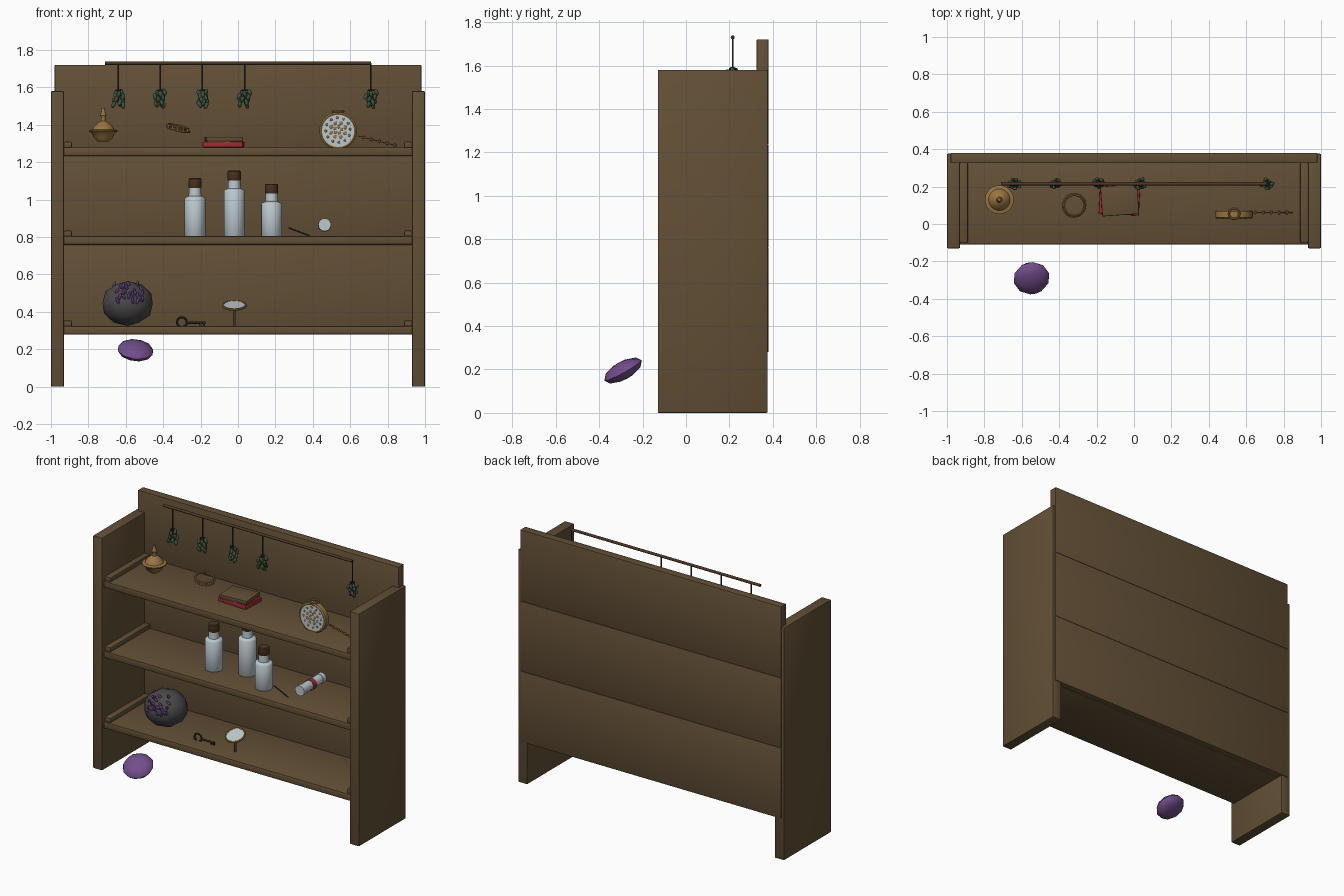
import bpy, bmesh, math, random
from mathutils import Matrix, Vector, Euler

random.seed(4)
if "Cube" in bpy.data.objects:
    bpy.data.objects.remove(bpy.data.objects["Cube"])


def material(name, *rgb):
    m = bpy.data.materials.new(name)
    m.use_nodes = True
    m.diffuse_color = (*rgb, 1)
    m.node_tree.nodes["Principled BSDF"].inputs["Base Color"].default_value = (*rgb, 1)
    return m


WOOD = material("brown wood", .125, .08, .037)
CORK = material("dark cork", .08, .038, .017)
GOLD = material("old gold", .32, .18, .055)
GLASS = material("pale glass", .5, .58, .62)
RED = material("red leather", .34, .025, .035)
STONE = material("grey stone", .07, .065, .065)
PURPLE = material("purple crystal", .17, .075, .26)
GREEN = material("herb green", .05, .09, .05)
IRON = material("dark iron", .03, .028, .028)


def finish(bm, name, mat, smooth=True):
    bmesh.ops.recalc_face_normals(bm, faces=bm.faces)
    me = bpy.data.meshes.new(name)
    bm.to_mesh(me)
    bm.free()
    me.materials.append(mat)
    ob = bpy.data.objects.new(name, me)
    bpy.context.collection.objects.link(ob)
    if smooth:
        bpy.ops.object.select_all(action="DESELECT")
        ob.select_set(True)
        bpy.context.view_layer.objects.active = ob
        bpy.ops.object.shade_smooth_by_angle(angle=math.radians(40))
    return ob


def box(name, mat, low, high, bevel=.006, turn=0):
    low, high = Vector(low), Vector(high)
    bm = bmesh.new()
    place = (Matrix.Translation((low + high) / 2) @ Matrix.Rotation(turn, 4, "Z")
             @ Matrix.Diagonal((*(high - low), 1)))
    bmesh.ops.create_cube(bm, size=1, matrix=place)
    if bevel:
        bmesh.ops.bevel(bm, geom=bm.edges[:], offset=bevel, segments=2, affect="EDGES", profile=.5)
    return finish(bm, name, mat)


def lathe(name, mat, profile, at, turn=(0, 0, 0), steps=24):
    bm = bmesh.new()
    verts = [bm.verts.new((r, 0, z)) for r, z in profile]
    edges = [bm.edges.new(pair) for pair in zip(verts, verts[1:])]
    bmesh.ops.spin(bm, geom=verts + edges, axis=(0, 0, 1), cent=(0, 0, 0),
                   angle=math.tau, steps=steps)
    bmesh.ops.remove_doubles(bm, verts=bm.verts, dist=.0002)
    bm.transform(Matrix.Translation(at) @ Euler(turn).to_matrix().to_4x4())
    return finish(bm, name, mat)


def disc(name, mat, radius, depth, at, turn=(0, 0, 0)):
    return lathe(name, mat, [(0, 0), (radius, 0), (radius, depth), (0, depth)], at, turn)


def ring(name, mat, radius, thick, at, turn=(0, 0, 0)):
    circle = [(radius + thick * math.cos(a * math.tau / 8), thick * math.sin(a * math.tau / 8))
              for a in range(9)]
    return lathe(name, mat, circle, at, turn)


def blobs(name, mat, items):
    """Ellipsoids from (centre, radii, rotation)."""
    bm = bmesh.new()
    for at, size, turn in items:
        bmesh.ops.create_icosphere(bm, subdivisions=2, radius=1, matrix=Matrix.LocRotScale(
            Vector(at), Euler(turn), Vector(size)))
    return finish(bm, name, mat)


def rod(name, mat, start, end, radius):
    start, end = Vector(start), Vector(end)
    turn = (end - start).to_track_quat("Z", "Y").to_euler()
    return disc(name, mat, radius, (end - start).length, start, turn)


# Cabinet: sides, back boards, shelves and cleats
for side, s in (("right", -1), ("left", 1)):
    xs = sorted((s * .93, s))
    box(side + "_side_panel", WOOD, (xs[0], -.13, 0), (xs[1], .376, 1.58))
levels = (.28, .76, 1.235)
for name, low, high in zip(("lower", "middle", "upper"), levels, (.76, 1.235, 1.72)):
    box(name + "_back_board", WOOD, (-.98, .325, low), (.98, .38, high), .004)
    box(name + "_shelf", WOOD, (-.94, -.11, low), (.94, .33, low + .045))
    for s in (-1, 1):
        xs = sorted((s * .888, s * .932))
        box(name + "_shelf_cleat", WOOD, (xs[0], -.1, low + .04), (xs[1], .328, low + .075), .008)

# Herb rail with hanging bunches
rod("herb_rail", CORK, (-.71, .215, 1.73), (.71, .215, 1.73), .009)
for x in (-.64, -.415, -.19, .035, .71):
    rod("herb_string", IRON, (x, .215, 1.73), (x, .215, 1.57), .004)
    ring("herb_tie", IRON, .012, .005, (x, .215, 1.585))
    leaves = []
    for i in range(14):
        a = i * 2.4
        spread = random.uniform(.012, .03)
        leaves.append(((x + spread * math.cos(a), .215 + spread * .8 * math.sin(a),
                        1.575 - .0055 * i), (.011, .011, .02),
                       (random.uniform(-.5, .5), random.uniform(-.5, .5), 0)))
    blobs("herb_leaves", GREEN, leaves)

# Brass oil burner
lathe("oil_burner", GOLD, [(0, 0), (.028, 0), (.05, .02), (.06, .045), (.077, .055), (.077, .061),
                           (.058, .066), (.048, .085), (.026, .103), (.014, .11), (.012, .13),
                           (.017, .14), (.009, .165), (.009, .18), (0, .18)], (-.72, .13, 1.31))

# Tilted circlet
for r, h in ((.062, -.007), (.055, .008)):
    ring("circlet_band", GOLD, r, .005, (-.32, .1, 1.383 + h), (.12, .22, 0))
frame = Matrix.Translation((-.32, .1, 1.383)) @ Euler((.12, .22, 0)).to_matrix().to_4x4()
blobs("circlet_beads", GOLD, [(frame @ Vector((.06 * math.cos(a), .06 * math.sin(a), 0)),
                               (.006, .006, .011), (0, 0, 0))
                              for a in (i * math.tau / 12 for i in range(12))])

# Book with loose cover
box("book_cover", RED, (-.185, .05, 1.28), (.03, .21, 1.31), .004, -.05)
box("book_pages", CORK, (-.17, .05, 1.305), (.02, .205, 1.318), .002, .05)
box("book_board", WOOD, (-.175, .047, 1.316), (.022, .207, 1.336), .004, .07)

# Round clock, face ornaments and chain
front = (math.pi / 2, 0, 0)
lathe("clock_case", GOLD, [(0, 0), (.092, 0), (.1, .008), (.1, .04), (.092, .046), (.084, .042),
                           (0, .04)], (.535, .076, 1.368), front, 32)
disc("clock_face", GLASS, .086, .005, (.535, .037, 1.368), front)
ring("clock_loop", GOLD, .028, .006, (.535, .055, 1.472))
dots = []
for count, r, size in ((12, .066, .007), (8, .04, .01), (5, .018, .009)):
    for i in range(count):
        a = math.tau * i / count + r * 9
        dots.append(((.535 + r * math.cos(a), .031, 1.372 + r * math.sin(a)),
                     (size, .003, size), (0, 0, 0)))
blobs("clock_ornaments", GOLD, dots)
for i in range(10):
    ring("chain_link", GOLD, .008, .0025, (.65 + .021 * i, .062, 1.338 - .0052 * i),
         (math.pi / 2 * (i % 2), .25, 0))

# Corked bottles
for x, y, shoulder in ((-.23, .07, 1.01), (-.02, .13, 1.05), (.18, .02, .98)):
    h = shoulder - .8
    lathe("bottle", GLASS, [(0, 0), (.052, 0), (.056, .005), (.056, h - .008), (.05, h), (.034, h + .006),
                            (.032, h + .05), (0, h + .05)], (x, y, .803))
    lathe("bottle_cork", CORK, [(0, 0), (.03, 0), (.035, .006), (.035, .05), (.03, .055), (0, .055)],
          (x, y, shoulder + .05))

# Rolled scroll with red band, and a stick
lathe("scroll", GLASS, [(0, 0), (.034, 0), (.034, .03), (.031, .032), (.031, .208), (.034, .21),
                        (.034, .24), (0, .24)], (.463, .24, .866), front)
disc("scroll_band", RED, .036, .035, (.463, .138, .864), front)
rod("thin_stick", IRON, (.27, 0, .85), (.385, -.01, .806), .004)

# Geode with crystals on its upper front
centre = Vector((-.59, .07, .445))
blobs("geode", STONE, [(centre, (.141, .138, .12), (0, 0, 0))])
crystals = []
for i in range(26):
    across, up = random.uniform(-.075, .09), random.uniform(.005, .105)
    out = math.sqrt(max(0, .0187 - across ** 2 - (up * 1.14) ** 2))
    crystals.append((centre + Vector((across, -out, up)), (.008, .009, .024),
                     (.6, random.uniform(-.6, .6), 0)))
blobs("geode_crystals", PURPLE, crystals)

# Iron key
ring("key_bow", IRON, .026, .006, (-.3, 0, .345), front)
rod("key_shaft", IRON, (-.275, 0, .342), (-.175, 0, .342), .006)
for x in (-.2, -.182):
    box("key_tooth", IRON, (x - .005, -.004, .325), (x + .005, .004, .342), .001)

# Hand mirror on a thin stem
tilt = (.38, 0, 0)
ring("mirror_rim", GOLD, .06, .007, (-.02, 0, .435), tilt)
disc("mirror_glass", GLASS, .058, .006, (-.02, 0, .433), tilt)
rod("mirror_stem", CORK, (-.02, 0, .325), (-.02, 0, .43), .007)

# Loose tilted pebble in front
blobs("purple_pebble", PURPLE, [((-.548, -.29, .195), (.098, .098, .042), (.5, .12, 0))])
